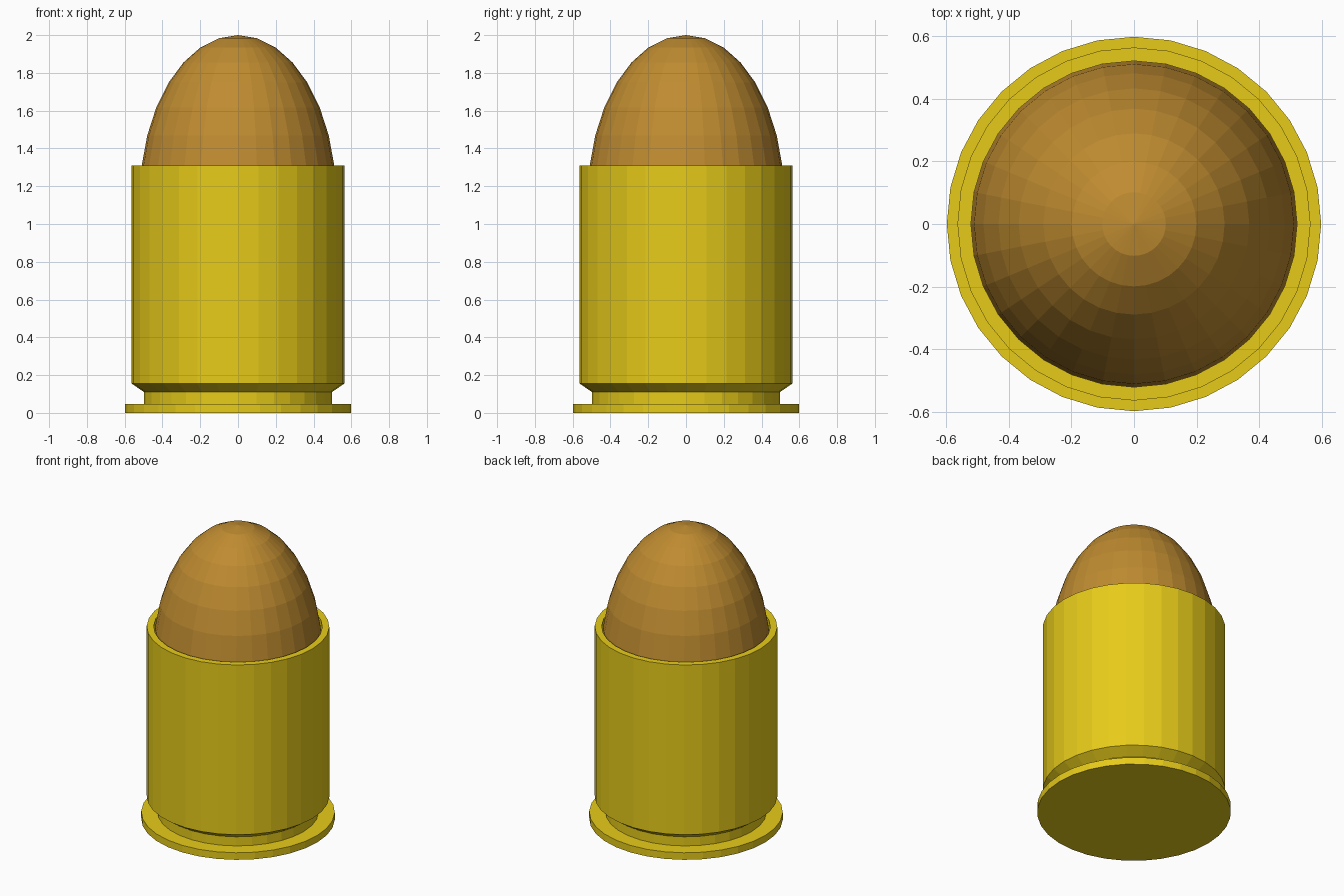
import bpy, bmesh
from math import sin, cos, pi

if "Cube" in bpy.data.objects:
    bpy.data.objects.remove(bpy.data.objects["Cube"])

SIDES = 32


def material(name, rgb):
    m = bpy.data.materials.new(name)
    m.diffuse_color = (*rgb, 1)
    m.use_nodes = True
    m.node_tree.nodes["Principled BSDF"].inputs["Base Color"].default_value = m.diffuse_color
    return m


def lathe(name, profile, mat):
    """Revolve (radius, z) points, listed bottom to top on the outside, around z."""
    bm = bmesh.new()
    rings = []
    for r, z in profile:
        if r == 0:
            rings.append([bm.verts.new((0, 0, z))] * SIDES)
        else:
            rings.append([bm.verts.new((r * cos(2 * pi * i / SIDES), r * sin(2 * pi * i / SIDES), z))
                          for i in range(SIDES)])
    for a, b in zip(rings, rings[1:]):
        for i in range(SIDES):
            j = (i + 1) % SIDES
            bm.faces.new(list(dict.fromkeys((a[i], a[j], b[j], b[i]))))
    bmesh.ops.recalc_face_normals(bm, faces=bm.faces)
    me = bpy.data.meshes.new(name)
    bm.to_mesh(me)
    bm.free()
    me.materials.append(mat)
    ob = bpy.data.objects.new(name, me)
    bpy.context.collection.objects.link(ob)
    return ob


brass = material("brass", (0.80, 0.60, 0.01))
copper = material("copper", (0.52, 0.26, 0.03))

# Casing: rim, extractor groove, bevel, straight wall and open mouth
lathe("casing", [(0, 0), (0.597, 0), (0.597, 0.048), (0.497, 0.048), (0.497, 0.11),
                 (0.563, 0.155), (0.563, 1.31), (0.52, 1.31), (0.52, 1.14), (0, 1.14)], brass)

# Tip: upper half of a stretched sphere seated in the mouth
STEPS = 8
dome = [(0.52 * cos(k * pi / 2 / STEPS), 1.14 + 0.86 * sin(k * pi / 2 / STEPS)) for k in range(STEPS)]
lathe("tip", [(0, 1.14)] + dome + [(0, 2.0)], copper)
